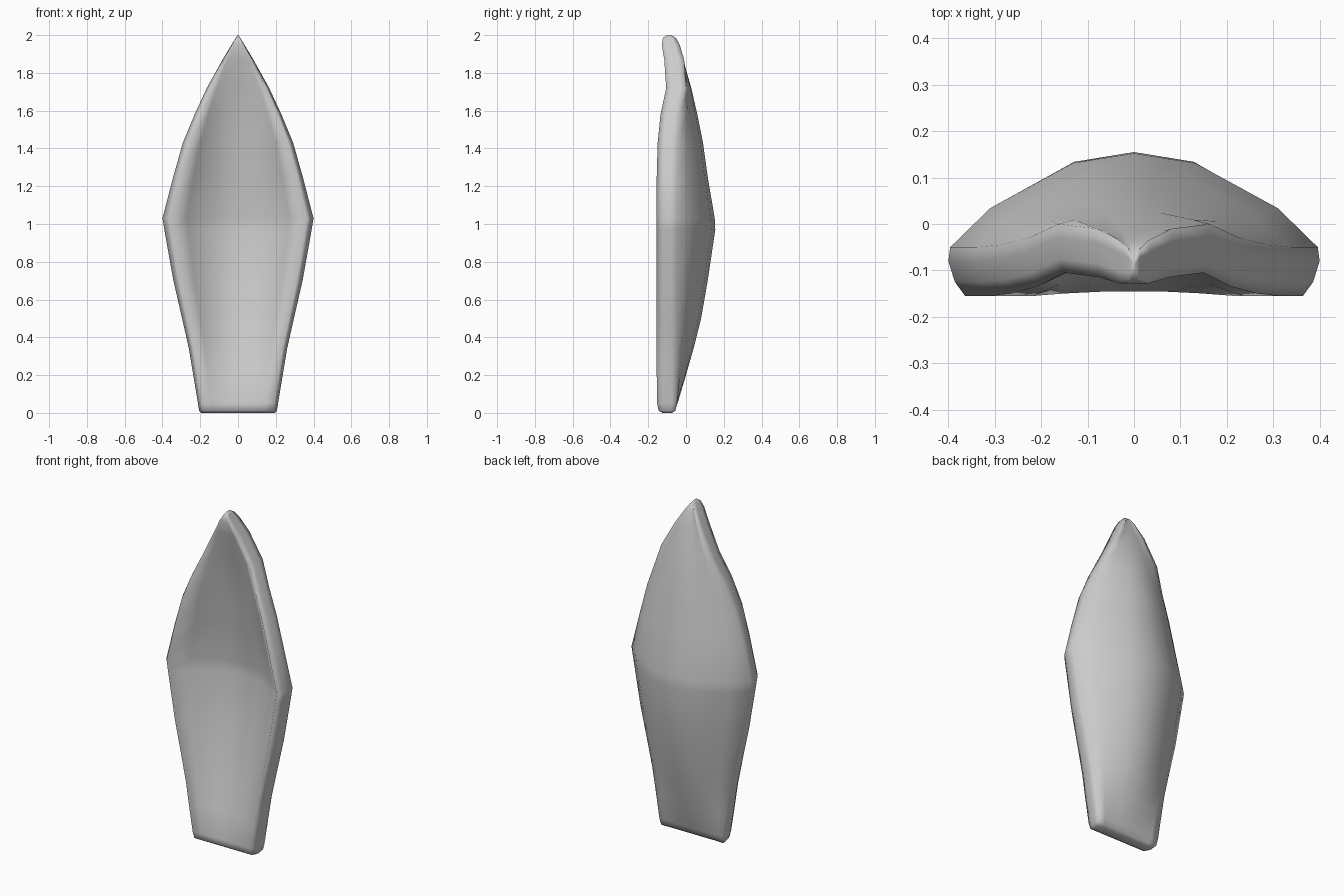
import bpy
import bmesh

cube = bpy.data.objects.get("Cube")
if cube:
    bpy.data.objects.remove(cube, do_unlink=True)

# Stations: height, half width, front rim y, rim thickness, bow depth
STATIONS = [
    (0.0, .195, -.125, .05, 0),
    (.012, .206, -.145, .085, 0),
    (.05, .212, -.153, .1, .008),
    (.2, .237, -.155, .1, .055),
    (.34, .26, -.155, .1, .095),
    (.5, .296, -.155, .1, .135),
    (.7, .342, -.155, .1, .17),
    (.97, .39, -.155, .1, .21),
    (1.03, .4, -.155, .1, .207),
    (1.25, .343, -.155, .1, .17),
    (1.43, .292, -.15, .1, .14),
    (1.58, .23, -.135, .1, .095),
    (1.72, .165, -.105, .1, .033),
    (1.87, .082, -.115, .1, 0),
    (1.95, .034, -.128, .09, 0),
    (1.985, .012, -.122, .065, 0),
    (2.0, .002, -.1, .02, 0),
]

# Half section from inner centre round the rim to the outer centre:
# width fraction, thickness fraction, bow fraction
HALF = [
    (0, 0, 1), (.33, 0, .9), (.68, 0, .45), (.91, 0, 0),
    (.965, .3, 0), (1, .75, 0), (.99, 1.05, 0),
    (.775, 1, .43), (.33, 1, .9), (0, 1, 1),
]
SECTION = HALF + [(-u, t, d) for u, t, d in HALF[-2:0:-1]]

# Lofted shell
bm = bmesh.new()
rings = [[bm.verts.new((u * w, front + a * thick + b * bow, z)) for u, a, b in SECTION]
         for z, w, front, thick, bow in STATIONS]
count = len(SECTION)
for low, high in zip(rings, rings[1:]):
    for i in range(count):
        j = (i + 1) % count
        bm.faces.new((low[i], low[j], high[j], high[i]))

# End caps
bm.faces.new(rings[0][::-1])
bm.faces.new(rings[-1])
bmesh.ops.recalc_face_normals(bm, faces=bm.faces)
for face in bm.faces:
    face.smooth = True

mesh = bpy.data.meshes.new("curved_shell")
bm.to_mesh(mesh)
bm.free()
shell = bpy.data.objects.new("curved_shell", mesh)
bpy.context.collection.objects.link(shell)

# Plain grey finish
grey = bpy.data.materials.new("light_grey")
grey.use_nodes = True
colour = (.6, .6, .6, 1)
grey.diffuse_color = colour
grey.node_tree.nodes["Principled BSDF"].inputs["Base Color"].default_value = colour
mesh.materials.append(grey)
